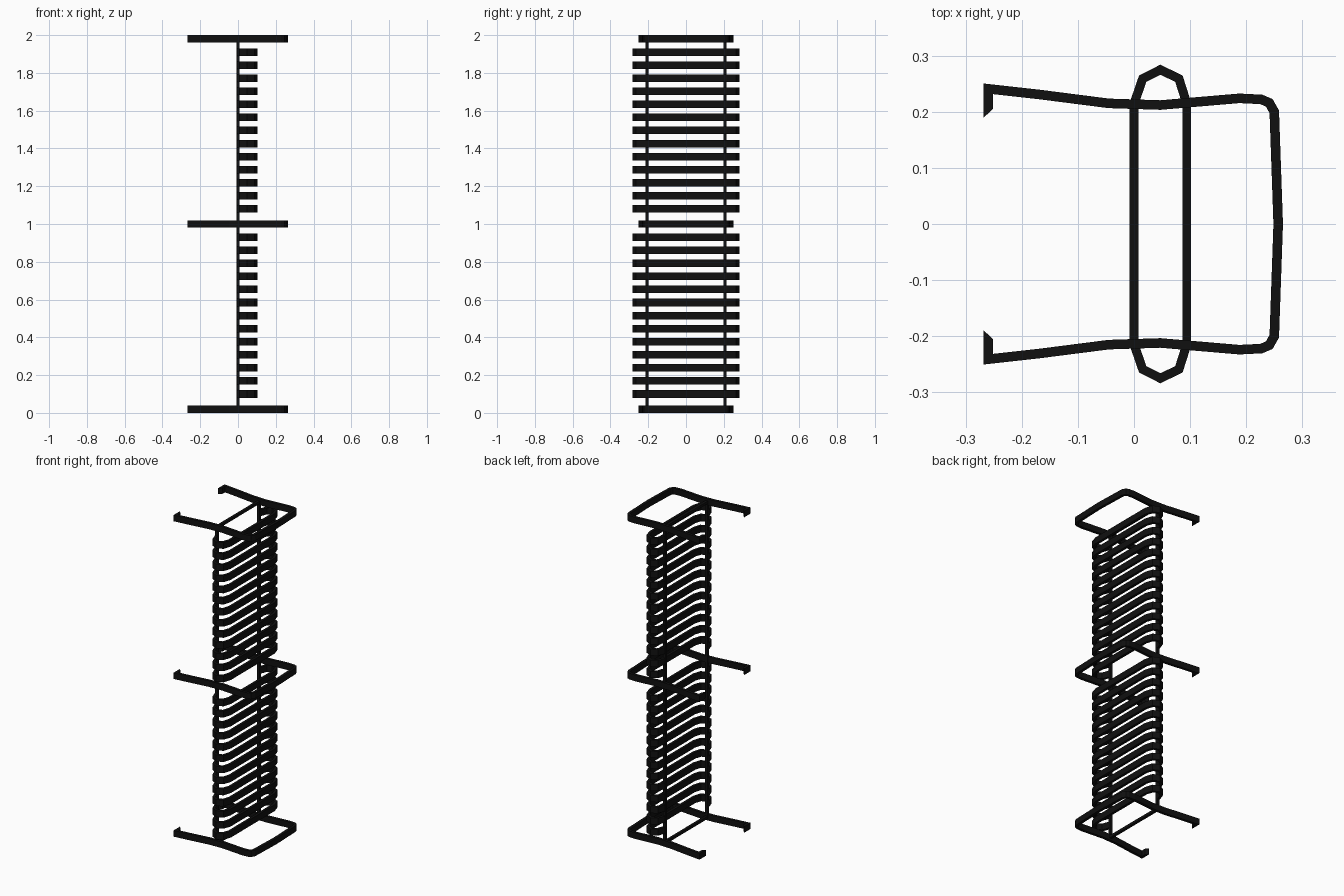
import bpy, bmesh
from mathutils import Vector

if "Cube" in bpy.data.objects:
    bpy.data.objects.remove(bpy.data.objects["Cube"])

black = bpy.data.materials.new("black metal")
black.diffuse_color = (0.005, 0.005, 0.005, 1)
black.use_nodes = True
black.node_tree.nodes["Principled BSDF"].inputs["Base Color"].default_value = black.diffuse_color


def strip(name, path, width, height, levels, hook=0.0):
    """Flat bar with mitred corners following a plan path, repeated at each level."""
    pts = [Vector(p) for p in path]
    n = len(pts)
    left, right = [], []
    for i, p in enumerate(pts):
        a = (p - pts[i - 1]).normalized() if i else (pts[1] - p).normalized()
        b = (pts[i + 1] - p).normalized() if i < n - 1 else a
        na, nb = Vector((-a.y, a.x)), Vector((-b.y, b.x))
        m = (na + nb).normalized()
        off = m * (width / 2 / m.dot(na))
        # slanted cut at both free ends
        cut = a * hook if i == n - 1 else (-b * hook if i == 0 else Vector((0, 0)))
        left.append(p + off + cut)
        right.append(p - off - cut)
    bm = bmesh.new()
    for z in levels:
        rings = []
        for l, r in zip(left, right):
            rings.append([bm.verts.new((q.x, q.y, z + s * height / 2))
                          for q, s in ((l, -1), (r, -1), (r, 1), (l, 1))])
        for r0, r1 in zip(rings, rings[1:]):
            for k in range(4):
                j = (k + 1) % 4
                bm.faces.new((r0[k], r0[j], r1[j], r1[k]))
        bm.faces.new(rings[0])
        bm.faces.new(rings[-1][::-1])
    finish(name, bm)


def finish(name, bm):
    bmesh.ops.recalc_face_normals(bm, faces=bm.faces)
    me = bpy.data.meshes.new(name)
    bm.to_mesh(me)
    bm.free()
    me.materials.append(black)
    bpy.context.collection.objects.link(bpy.data.objects.new(name, me))


def box(name, size, center):
    bm = bmesh.new()
    bmesh.ops.create_cube(bm, size=1)
    bmesh.ops.scale(bm, vec=size, verts=bm.verts)
    bmesh.ops.translate(bm, vec=center, verts=bm.verts)
    finish(name, bm)


def mirrored(half):
    """Complete a half path (positive y) with its mirror image."""
    return half + [(x, -y) for x, y in reversed(half) if y > 0]


# Three hooked U-shaped brackets
bracket = mirrored([(-0.26, 0.197), (-0.26, 0.241), (-0.17, 0.231), (-0.045, 0.215),
                    (0.047, 0.212), (0.188, 0.224), (0.227, 0.222), (0.241, 0.216),
                    (0.25, 0.2), (0.257, 0.0)])
strip("brackets", bracket, 0.017, 0.038, [0.019, 1.0, 1.981], hook=0.008)

# Two banks of bowed rungs
rung = mirrored([(0.001, 0.208), (0.001, 0.217), (0.0155, 0.259), (0.047, 0.275),
                 (0.08, 0.259), (0.094, 0.215)])
levels = [base + i * 0.0692 for base in (0.1, 1.08) for i in range(13)]
strip("rungs", rung, 0.016, 0.04, levels)

# Rectangular rod frame: posts and end crossbars
for side, y in (("left", -0.207), ("right", 0.207)):
    box("post_" + side, (0.016, 0.016, 1.976), (0, y, 1.0))
for end, z in (("bottom", 0.02), ("top", 1.98)):
    box("crossbar_" + end, (0.016, 0.414, 0.016), (0, 0, z))
